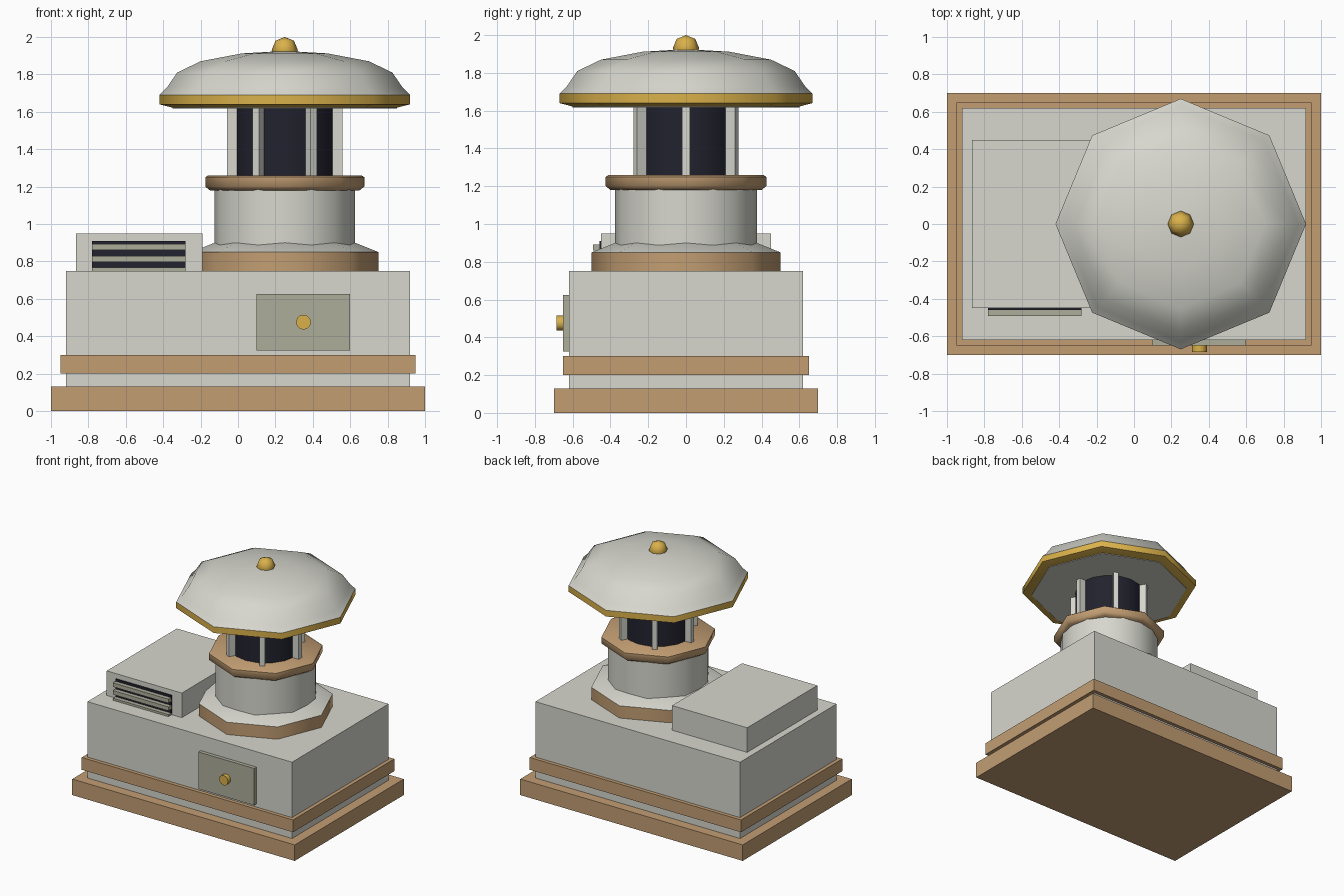
import bpy, bmesh, math
from mathutils import Matrix

if "Cube" in bpy.data.objects:
    bpy.data.objects.remove(bpy.data.objects["Cube"])


def material(name, rgb):
    m = bpy.data.materials.new(name)
    m.use_nodes = True
    m.diffuse_color = (*rgb, 1)
    m.node_tree.nodes["Principled BSDF"].inputs["Base Color"].default_value = (*rgb, 1)
    return m


WHITE = material("warm white", (0.68, 0.68, 0.62))
TAN = material("tan trim", (0.54, 0.34, 0.17))
GOLD = material("gold", (0.70, 0.44, 0.07))
DARK = material("dark glass", (0.016, 0.016, 0.028))
OLIVE = material("olive grey", (0.42, 0.42, 0.33))
TOWER_X = 0.25


def finish(bm, name, mat, smooth=None):
    bmesh.ops.recalc_face_normals(bm, faces=bm.faces)
    mesh = bpy.data.meshes.new(name)
    bm.to_mesh(mesh)
    bm.free()
    mesh.materials.append(mat)
    ob = bpy.data.objects.new(name, mesh)
    bpy.context.collection.objects.link(ob)
    if smooth:
        bpy.ops.object.select_all(action="DESELECT")
        ob.select_set(True)
        bpy.context.view_layer.objects.active = ob
        bpy.ops.object.shade_smooth_by_angle(angle=math.radians(smooth))
    return ob


def box(name, mat, x, y, z):
    """Box from (min, max) ranges."""
    bm = bmesh.new()
    bmesh.ops.create_cube(bm, size=1)
    for v in bm.verts:
        for i, (a, b) in enumerate((x, y, z)):
            v.co[i] = a if v.co[i] < 0 else b
    return finish(bm, name, mat)


def lathe(name, mat, profile, sides=8, smooth=50):
    """Closed solid from (radius, height) rings around the tower axis."""
    bm = bmesh.new()
    rings = []
    for r, z in profile:
        angles = [2 * math.pi * i / sides for i in range(sides)]
        rings.append([bm.verts.new((TOWER_X + r * math.cos(a), r * math.sin(a), z))
                      for a in angles])
    for low, high in zip(rings, rings[1:]):
        for i in range(sides):
            j = (i + 1) % sides
            bm.faces.new((low[i], low[j], high[j], high[i]))
    bm.faces.new(rings[0])
    bm.faces.new(rings[-1])
    return finish(bm, name, mat, smooth)


# Main building
box("plinth", TAN, (-1, 1), (-0.7, 0.7), (0, 0.13))
box("main_body", WHITE, (-0.92, 0.92), (-0.62, 0.62), (0.13, 0.75))
box("trim_band", TAN, (-0.95, 0.95), (-0.65, 0.65), (0.2, 0.3))

# Front panel and knob
box("front_panel", OLIVE, (0.1, 0.6), (-0.65, -0.61), (0.325, 0.625))
bm = bmesh.new()
bmesh.ops.create_cone(bm, cap_ends=True, segments=12, radius1=0.04, radius2=0.04, depth=0.05,
                      matrix=Matrix.Translation((0.35, -0.66, 0.475))
                      @ Matrix.Rotation(math.pi / 2, 4, "X"))
finish(bm, "panel_knob", GOLD, 40)

# Rooftop box with louvre
box("rooftop_box", WHITE, (-0.865, -0.19), (-0.45, 0.45), (0.75, 0.95))
box("louvre_recess", DARK, (-0.78, -0.28), (-0.459, -0.45), (0.75, 0.91))
for i in range(3):
    z = 0.86 - 0.0625 * i
    box(f"louvre_slat_{i + 1}", OLIVE, (-0.78, -0.28), (-0.493, -0.455), (z, z + 0.032))

# Tower
lathe("tower_base", TAN, [(0.5, 0.75), (0.5, 0.85)])
lathe("tower_skirt", WHITE, [(0.5, 0.85), (0.375, 0.9)], smooth=30)
lathe("tower_drum", WHITE, [(0.375, 0.86), (0.375, 1.19)], sides=16)
lathe("tower_ledge", TAN, [(0.4, 1.18), (0.425, 1.2), (0.425, 1.25), (0.41, 1.26)])
lathe("lantern_glass", DARK, [(0.26, 1.25), (0.26, 1.63)], sides=16)

# Lantern posts
for i in range(6):
    post = box(f"lantern_post_{i + 1}", WHITE, (0.25, 0.31), (-0.02, 0.02), (1.25, 1.625))
    post.data.transform(Matrix.Translation((TOWER_X, 0, 0))
                        @ Matrix.Rotation(i * math.pi / 3, 4, "Z"))

# Roof
lathe("roof_rim", GOLD, [(0.6, 1.622), (0.67, 1.64), (0.67, 1.69)])
lathe("roof_underside", WHITE, [(0.6, 1.618), (0.6, 1.63)])
lathe("roof_dome", WHITE, [(0.67, 1.69), (0.63, 1.73), (0.575, 1.81), (0.45, 1.87),
                           (0.23, 1.912), (0.01, 1.925)], smooth=60)

# Finial
bm = bmesh.new()
bmesh.ops.create_uvsphere(bm, u_segments=8, v_segments=4, radius=0.07,
                          matrix=Matrix.Translation((TOWER_X, 0, 1.93)))
finish(bm, "finial", GOLD, 60)
